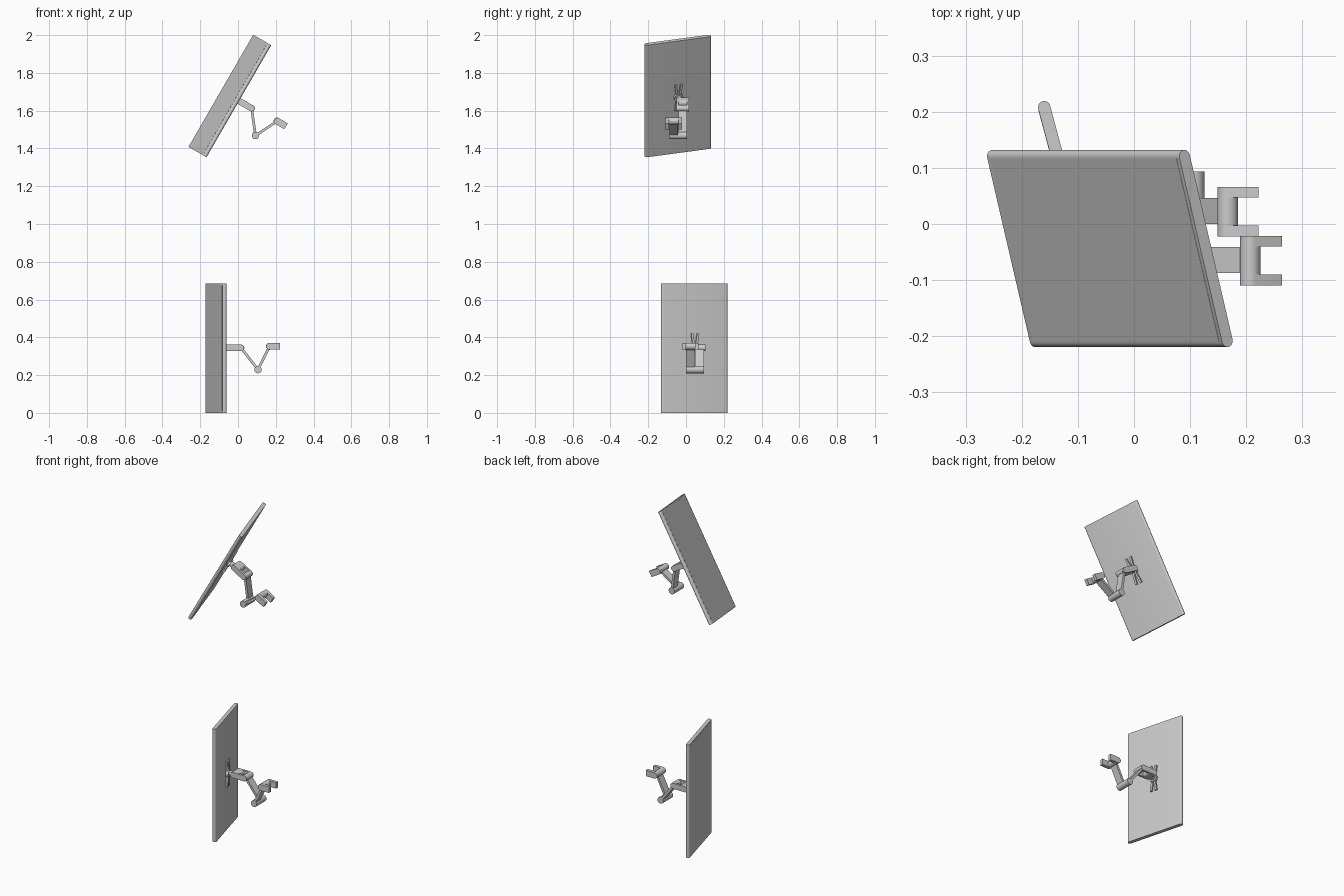
import bpy, bmesh
from math import sin, cos, pi, radians, atan2
from mathutils import Matrix, Vector

if "Cube" in bpy.data.objects:
    bpy.data.objects.remove(bpy.data.objects["Cube"])

parts = []
CENTRE = Vector((-0.116, 0.0437, 0.3425))           # centre of the lower screen
PANEL = Matrix.Translation(CENTRE) @ Matrix.Rotation(radians(15), 4, 'Z')
# maps prism coordinates (u, v, w) to world (x = u, z = v, y = w)
SIDE = Matrix(((1, 0, 0, 0), (0, 0, 1, 0), (0, 1, 0, 0), (0, 0, 0, 1)))
# maps prism coordinates to the panel back (u across, v up, w outwards)
BACK = PANEL @ Matrix(((0, 0, 1, 0), (1, 0, 0, 0), (0, 1, 0, 0), (0, 0, 0, 1)))


def prism(name, outlines, matrix):
    """Extrude each (outline, w0, w1) along w and join them in one object."""
    bm = bmesh.new()
    for pts, w0, w1 in outlines:
        face = bm.faces.new([bm.verts.new((u, v, w0)) for u, v in pts])
        top = bmesh.ops.extrude_face_region(bm, geom=[face])
        moved = [g for g in top["geom"] if isinstance(g, bmesh.types.BMVert)]
        bmesh.ops.translate(bm, verts=moved, vec=(0, 0, w1 - w0))
    bm.transform(matrix)
    bmesh.ops.recalc_face_normals(bm, faces=bm.faces)
    mesh = bpy.data.meshes.new(name)
    bm.to_mesh(mesh)
    bm.free()
    obj = bpy.data.objects.new(name, mesh)
    bpy.context.collection.objects.link(obj)
    parts.append(obj)
    return obj


def arc(c, r, a0, a1, n):
    return [(c[0] + r * cos(a0 + (a1 - a0) * i / n),
             c[1] + r * sin(a0 + (a1 - a0) * i / n)) for i in range(n + 1)]


def circle(c, r, n=32):
    return arc(c, r, 0, 2 * pi, n)[:-1]


def capsule(a, b, r, n=12):
    t = atan2(b[1] - a[1], b[0] - a[0])
    return arc(b, r, t - pi / 2, t + pi / 2, n) + arc(a, r, t + pi / 2, t + 3 * pi / 2, n)


def bar(a, b, h):
    d = (Vector(b) - Vector(a)).normalized()
    n = Vector((-d.y, d.x)) * h
    return [tuple(p) for p in (Vector(a) + n, Vector(b) + n, Vector(b) - n, Vector(a) - n)]


def rect(u, v):
    return [(-u, -v), (u, -v), (u, v), (-u, v)]


# screen housing with rounded long edges
prism("screen_housing", [(capsule((0, -0.1703), (0, 0.1703), 0.011), -0.3425, 0.3425)], PANEL)
# display glass
prism("display", [(rect(0.168, 0.332), -0.0115, -0.0105)], BACK)

# mounting bracket with four prongs, and the hub on it
prongs = [(bar((s * 0.006, 0), (s * 0.016, t * 0.078), 0.006), 0.010, 0.021)
          for s in (-1, 1) for t in (-1, 1)]
prism("mount_bracket", prongs + [(circle((0, 0), 0.024), 0.010, 0.026)], BACK)
prism("mount_stem", [(circle((0, 0), 0.015), 0.02, 0.075)], BACK)

# arm joints in side view
J1, J2, J3 = (0.016, 0.344), (0.106, 0.229), (0.167, 0.3525)

# yoke between the mount and the first arm link
prism("base_yoke", [
    (capsule((-0.062, 0.344), J1, 0.017), 0.036, 0.048),
    (capsule((-0.062, 0.344), J1, 0.017), 0.092, 0.103),
    (capsule((-0.062, 0.344), (-0.04, 0.344), 0.017), 0.048, 0.092)], SIDE)

# arm links: thin plates with round barrels
prism("lower_link", [(bar(J1, J2, 0.007), 0.048, 0.094),
                     (circle(J1, 0.0175), 0.048, 0.092)], SIDE)
prism("elbow_barrel", [(circle(J2, 0.0195), 0.0, 0.094)], SIDE)
prism("upper_link", [(bar(J2, J3, 0.007), 0.0, 0.046),
                     (circle(J3, 0.0185), -0.003, 0.047)], SIDE)

# open end fork
fork = arc(J3, 0.018, pi / 2, 3 * pi / 2, 12) + [(0.222, J3[1] - 0.018), (0.222, J3[1] + 0.018)]
prism("end_fork", [(fork, 0.047, 0.066), (fork, -0.022, -0.003)], SIDE)

# second screen and arm: same parts, tilted and placed above
UPPER = (Matrix.Translation((-0.043, -0.0437, 1.6775))
         @ Matrix.Rotation(radians(30), 4, 'Y') @ Matrix.Translation(-CENTRE))
for obj in list(parts):
    twin = obj.copy()
    twin.name = "upper_" + obj.name
    twin.data = obj.data.copy()
    twin.data.transform(UPPER)
    bpy.context.collection.objects.link(twin)
    parts.append(twin)

# smooth the round sides, keep the edges sharp
for obj in parts:
    obj.select_set(True)
bpy.context.view_layer.objects.active = parts[0]
bpy.ops.object.shade_smooth_by_angle(angle=radians(35))
